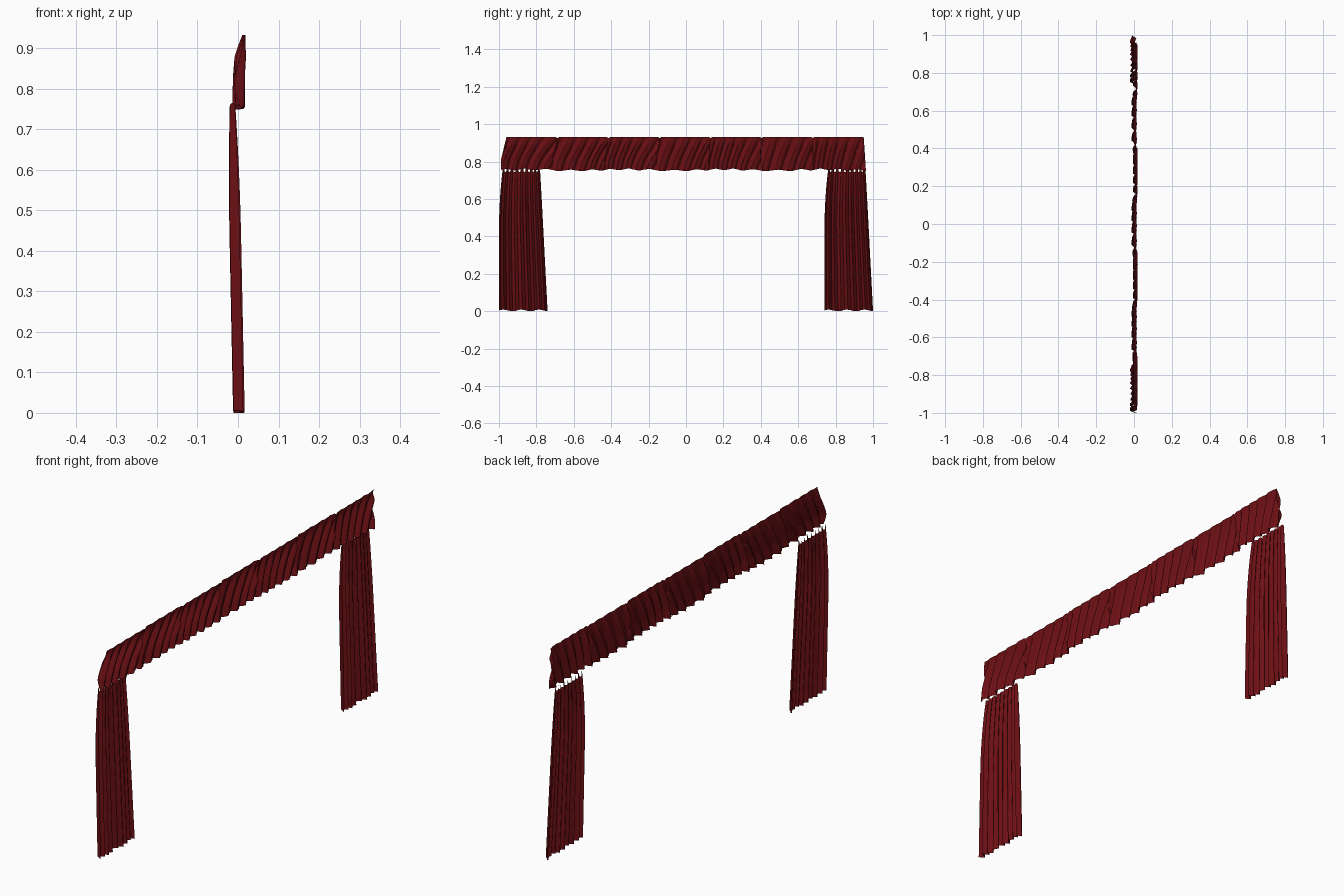
import bpy
from math import sin, cos, pi

cube = bpy.data.objects.get("Cube")
if cube:
    bpy.data.objects.remove(cube, do_unlink=True)

red = bpy.data.materials.new("dark_red_velvet")
red.use_nodes = True
red.diffuse_color = (0.15, 0.005, 0.007, 1)
red.node_tree.nodes["Principled BSDF"].inputs["Base Color"].default_value = red.diffuse_color
red.node_tree.nodes["Principled BSDF"].inputs["Roughness"].default_value = 0.9


def lerp(a, b, t):
    return a + (b - a) * t


def cloth(name, point, across, up):
    """Sheet of cloth whose surface is point(u, v), facing +x."""
    verts = [point(i / across, j / up) for j in range(up + 1) for i in range(across + 1)]
    row = across + 1
    faces = [(j * row + i, j * row + i + 1, (j + 1) * row + i + 1, (j + 1) * row + i)
             for j in range(up) for i in range(across)]
    mesh = bpy.data.meshes.new(name)
    mesh.from_pydata(verts, [], faces)
    mesh.materials.append(red)
    obj = bpy.data.objects.new(name, mesh)
    bpy.context.collection.objects.link(obj)
    bpy.ops.object.select_all(action="DESELECT")
    obj.select_set(True)
    bpy.context.view_layer.objects.active = obj
    bpy.ops.object.shade_smooth_by_angle(angle=pi / 4)


# Side curtains: deep pleats, gathered and leaning back towards the top
def curtain(y_outer):
    def point(u, v):
        phase = 2 * pi * (9 * u + 0.35 * sin(5 * u + 1))
        gather = max(0, v - 0.55) / 0.45
        left = 0.02 * gather ** 2
        right = lerp(0.26, 0.22, v)
        depth = lerp(0.0145, 0.007, gather ** 2)
        middle = lerp(0.002, -0.0135, v)
        fold = sin(phase) * (0.8 + 0.2 * sin(13 * u))
        y = y_outer + lerp(left, right, u) + 0.004 * sin(2 * phase) * sin(pi * u) ** 0.5
        z = 0.765 * v + (1 - v) * 0.004 * (1 + sin(17 * u)) - 0.01 * v ** 8 * (1 + cos(phase))
        return middle + depth * fold, y, z
    return point


for side, y_outer in (("right", -1.0), ("left", 0.74)):
    cloth(side + "_curtain", curtain(y_outer), 180, 24)


# Valance: slanted pleats in swags, pinned along a straight top edge
SWAGS = 7


def valance(u, v):
    swag = u * SWAGS
    local = swag % 1
    phase = 2 * pi * (5 * swag - (0.6 + 0.8 * local) * v + 0.3 * sin(3 * swag))
    loose = min(1, (1 - v) / 0.3)
    fold = sin(phase) + 0.35 * sin(2 * phase + 0.6)
    sway = 0.004 * max(-1, min(1, 6 * sin(pi * swag)))
    x = lerp(0.003, 0.015, v ** 3) + sway * (1 - 0.5 * v) + lerp(0.002, 0.01, loose) * fold
    y = lerp(-0.99 + 0.03 * max(0, v - 0.3) / 0.7, lerp(0.962, 0.95, v), u)
    y += 0.003 * loose * sin(2 * phase) * sin(pi * u) ** 0.5
    hem = 0.004 * sin(phase * 0.5) + 0.003 * sin(23 * u)
    notch = 0.006 * max(0, 1 - 25 * min(local, 1 - local)) if 0.05 < u < 0.95 else 0
    return x, y, lerp(0.755 + hem, 0.932 - notch, v)


cloth("valance", valance, 840, 20)
